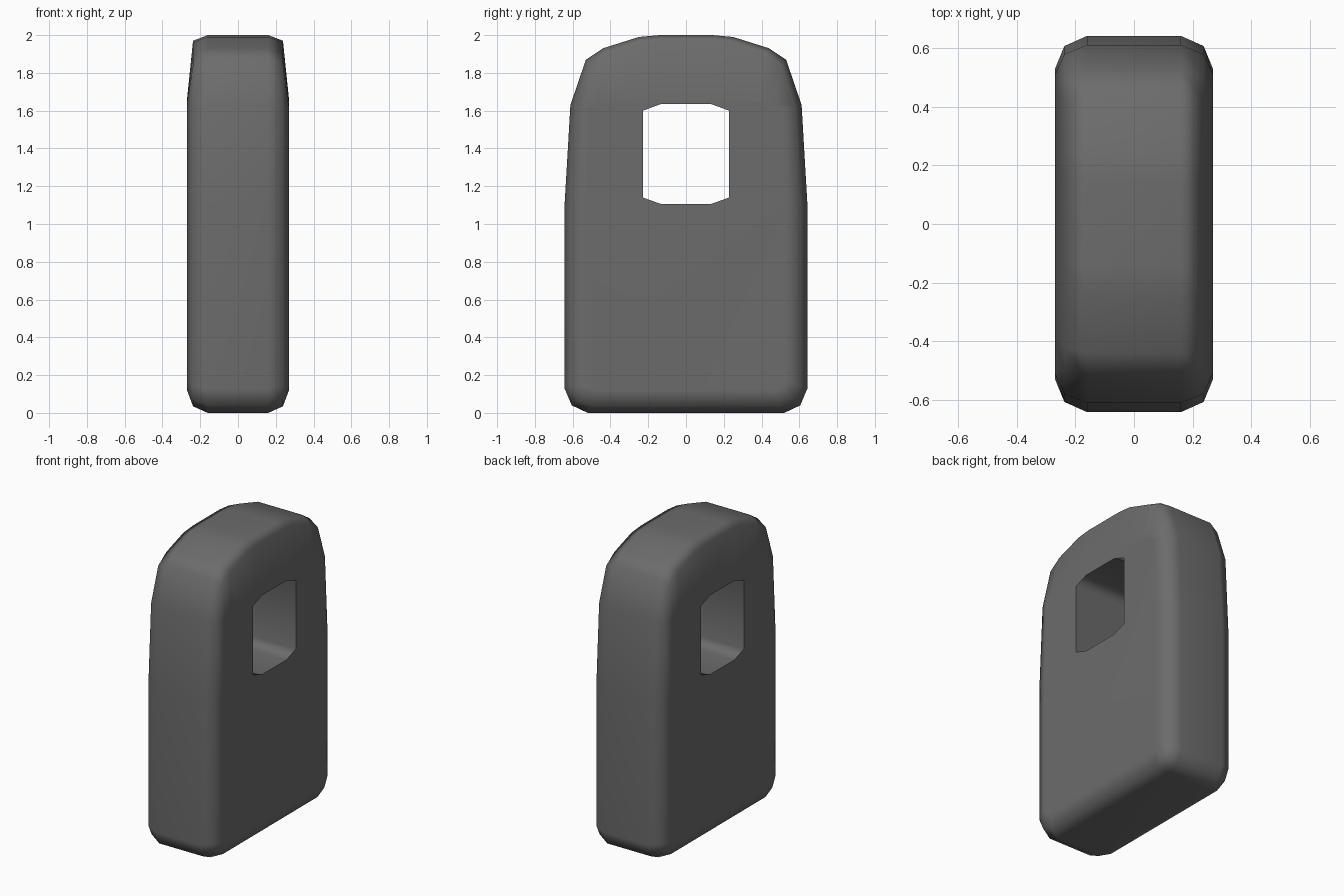
import bpy
import bmesh
import math

cube = bpy.data.objects.get("Cube")
if cube:
    bpy.data.objects.remove(cube)

grey = bpy.data.materials.new("dark grey")
grey.use_nodes = True
colour = (0.15, 0.15, 0.15, 1)
grey.diffuse_color = colour
grey.node_tree.nodes["Principled BSDF"].inputs["Base Color"].default_value = colour


def loft(name, sections):
    """Join closed (y, z) sections placed along x, and cap both ends."""
    bm = bmesh.new()
    rings = [[bm.verts.new((x, y, z)) for y, z in pts] for x, pts in sections]
    for a, b in zip(rings, rings[1:]):
        for i in range(len(a)):
            j = (i + 1) % len(a)
            bm.faces.new((a[i], a[j], b[j], b[i]))
    bm.faces.new(rings[0])
    bm.faces.new(rings[-1])
    bmesh.ops.recalc_face_normals(bm, faces=bm.faces)
    mesh = bpy.data.meshes.new(name)
    bm.to_mesh(mesh)
    bm.free()
    mesh.materials.append(grey)
    obj = bpy.data.objects.new(name, mesh)
    bpy.context.collection.objects.link(obj)
    return obj


def mirrored(half):
    return half + [(-y, z) for y, z in reversed(half)]


# Half outlines from bottom to top: rim, shoulder and flat side
rim = mirrored([(0.52, 0), (0.605, 0.04), (0.643, 0.13), (0.643, 1.1), (0.612, 1.63),
                (0.53, 1.87), (0.44, 1.93), (0.25, 1.99), (0.14, 2)])
shoulder = mirrored([(0.5, 0.035), (0.575, 0.07), (0.608, 0.14), (0.608, 1.1), (0.58, 1.62),
                     (0.505, 1.84), (0.42, 1.9), (0.24, 1.96), (0.14, 1.97)])
side = mirrored([(0.47, 0.12), (0.51, 0.135), (0.53, 0.17), (0.53, 1.1), (0.51, 1.61),
                 (0.46, 1.64), (0.38, 1.65), (0.22, 1.66), (0.14, 1.66)])
body = loft("body", [(-0.27, side), (-0.238, shoulder), (-0.16, rim),
                     (0.16, rim), (0.238, shoulder), (0.27, side)])

# Window through the upper body
window = mirrored([(0.13, 1.105), (0.228, 1.14), (0.228, 1.6), (0.13, 1.636)])
cutter = loft("window_cutter", [(-0.5, window), (0.5, window)])
cutter.hide_render = True

cut = body.modifiers.new("window", 'BOOLEAN')
cut.operation = 'DIFFERENCE'
cut.solver = 'EXACT'
cut.object = cutter
bpy.context.view_layer.objects.active = body
body.select_set(True)
bpy.ops.object.modifier_apply(modifier=cut.name)
bpy.data.objects.remove(cutter)

# Soft rounded edges, crisp window rim
bpy.ops.object.shade_smooth_by_angle(angle=math.radians(75))
soft = body.modifiers.new("soft_normals", 'WEIGHTED_NORMAL')
soft.keep_sharp = True
